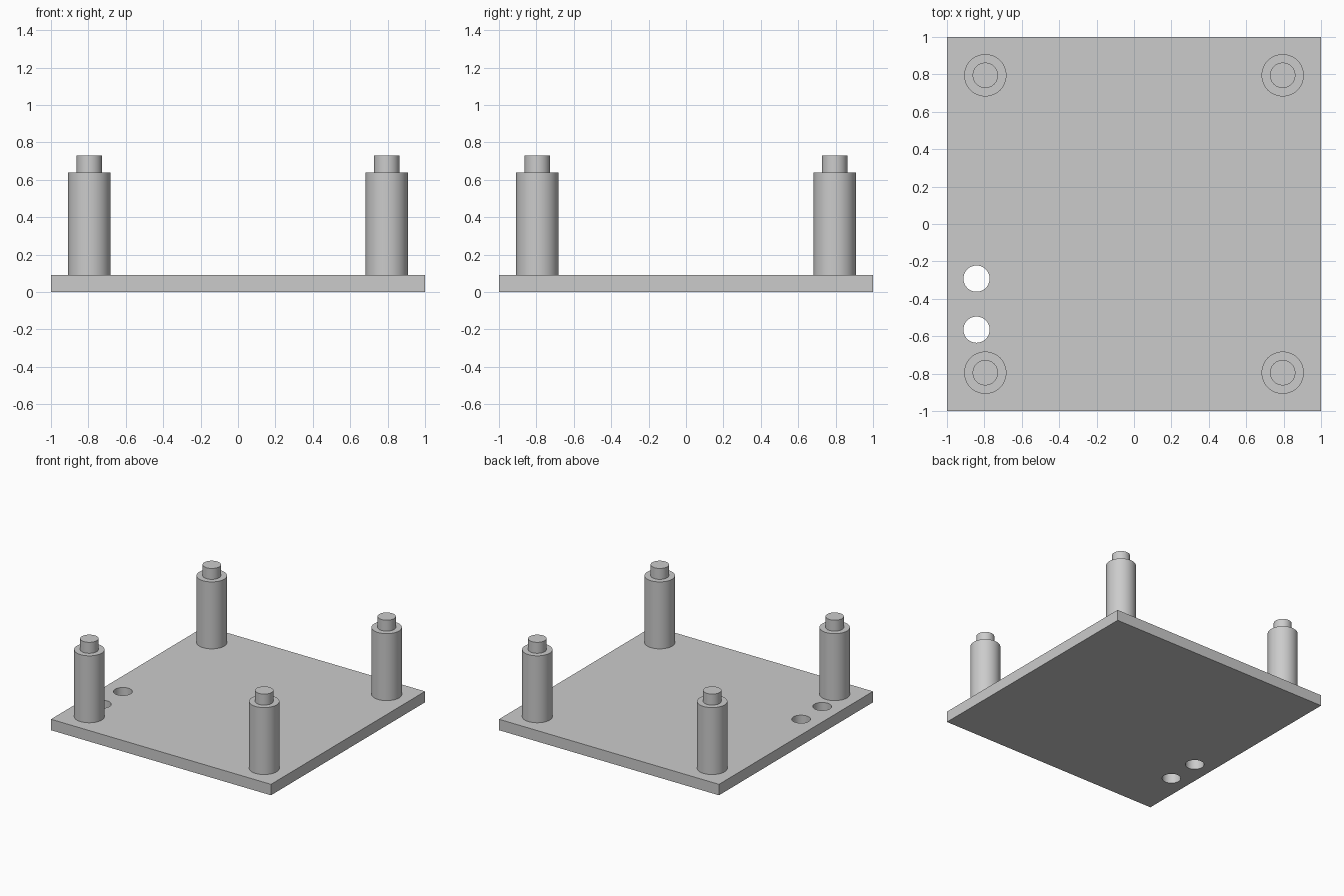
import bpy
import math

if "Cube" in bpy.data.objects:
    bpy.data.objects.remove(bpy.data.objects["Cube"], do_unlink=True)

PLATE_TOP, POST_TOP, PIN_TOP = 0.09, 0.64, 0.73
POST_OFFSET = 0.795

grey = bpy.data.materials.new("plain_grey")
grey.use_nodes = True
colour = (0.6, 0.6, 0.6, 1)
grey.diffuse_color = colour
grey.node_tree.nodes["Principled BSDF"].inputs["Base Color"].default_value = colour


def cylinder(name, x, y, radius, bottom, top):
    bpy.ops.mesh.primitive_cylinder_add(
        vertices=64, radius=radius, depth=top - bottom,
        location=(x, y, (bottom + top) / 2))
    obj = bpy.context.object
    obj.name = name
    obj.data.materials.append(grey)
    bpy.ops.object.shade_smooth_by_angle(angle=math.radians(30))
    return obj


# Square base plate
bpy.ops.mesh.primitive_cube_add(size=1, location=(0, 0, PLATE_TOP / 2))
plate = bpy.context.object
plate.name = "base_plate"
plate.scale = (2, 2, PLATE_TOP)
bpy.ops.object.transform_apply(location=False, rotation=False, scale=True)
plate.data.materials.append(grey)

# Two round through holes near the right edge
for y in (-0.292, -0.565):
    cutter = cylinder("hole_cutter", -0.842, y, 0.07, -0.1, 0.2)
    cutter.hide_render = True
    bpy.context.view_layer.objects.active = plate
    cut = plate.modifiers.new("hole", "BOOLEAN")
    cut.operation = "DIFFERENCE"
    cut.solver = "EXACT"
    cut.object = cutter
    bpy.ops.object.modifier_apply(modifier=cut.name)
    bpy.data.objects.remove(cutter, do_unlink=True)

bpy.ops.object.select_all(action="DESELECT")
plate.select_set(True)
bpy.context.view_layer.objects.active = plate
bpy.ops.object.shade_smooth_by_angle(angle=math.radians(30))

# Corner posts, each with a narrower locating pin on top
for side, sx in (("right", -1), ("left", 1)):
    for end, sy in (("front", -1), ("back", 1)):
        x, y = sx * POST_OFFSET, sy * POST_OFFSET
        cylinder(f"{end}_{side}_post", x, y, 0.113, PLATE_TOP, POST_TOP)
        cylinder(f"{end}_{side}_pin", x, y, 0.068, POST_TOP, PIN_TOP)
